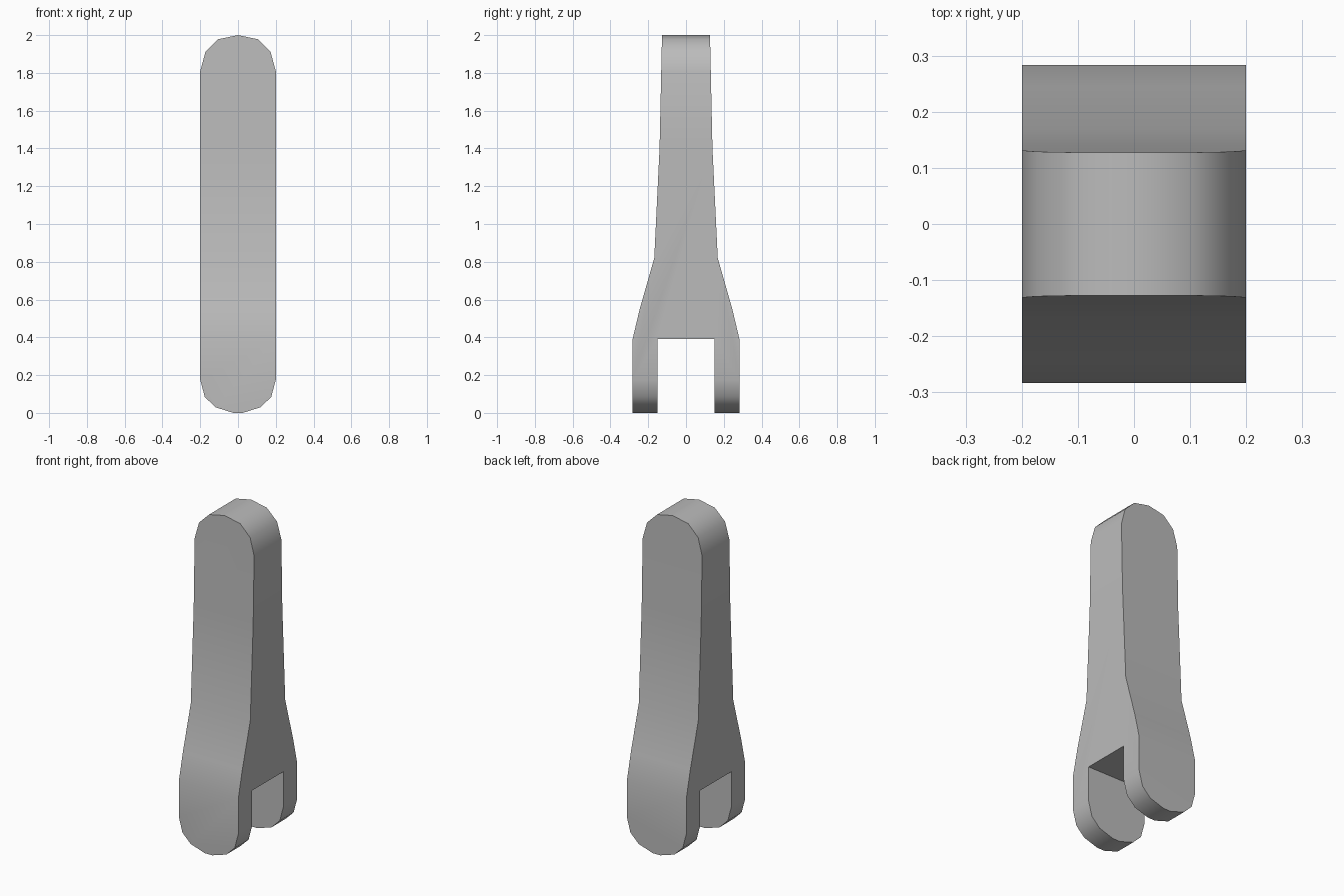
import bpy, bmesh, math
from mathutils import Vector

cube = bpy.data.objects.get("Cube")
if cube:
    bpy.data.objects.remove(cube, do_unlink=True)

grey = bpy.data.materials.new("plain grey")
grey.use_nodes = True
colour = (0.5, 0.5, 0.5, 1)
grey.diffuse_color = colour
grey.node_tree.nodes["Principled BSDF"].inputs["Base Color"].default_value = colour

HALF_WIDTH = 0.2

# Side profile (y, z) of one half, from the slot roof round to the top
half = [(0.15, 0.39), (0.15, 0), (0.283, 0), (0.283, 0.39), (0.245, 0.55),
        (0.168, 0.82), (0.14, 1.4), (0.127, 2)]
profile = half + [(-y, z) for y, z in reversed(half)]

# Forked body: profile extruded across the width
bm = bmesh.new()
side = bm.faces.new([bm.verts.new((-HALF_WIDTH, y, z)) for y, z in profile])
swept = bmesh.ops.extrude_face_region(bm, geom=[side])["geom"]
bmesh.ops.translate(bm, vec=(2 * HALF_WIDTH, 0, 0),
                    verts=[v for v in swept if isinstance(v, bmesh.types.BMVert)])
bmesh.ops.recalc_face_normals(bm, faces=bm.faces)

# Rounded ends: facets (x, z) trimmed off both sides
top_arc = [(0.2, 1.81), (0.172, 1.912), (0.105, 1.978), (0, 2)]
bottom_arc = [(0.2, 0.175), (0.176, 0.085), (0.12, 0.03), (0.025, 0)]
for arc in (top_arc, bottom_arc):
    for (x0, z0), (x1, z1) in zip(arc, arc[1:]):
        for s in (1, -1):
            normal = Vector((s * abs(z1 - z0), 0, math.copysign(abs(x1 - x0), z1 - z0)))
            bmesh.ops.bisect_plane(bm, geom=bm.verts[:] + bm.edges[:] + bm.faces[:],
                                   dist=1e-5, plane_co=(s * x0, 0, z0),
                                   plane_no=normal.normalized(), clear_outer=True)
            bmesh.ops.holes_fill(bm, edges=[e for e in bm.edges if e.is_boundary], sides=0)
bmesh.ops.remove_doubles(bm, verts=bm.verts, dist=1e-4)
bmesh.ops.recalc_face_normals(bm, faces=bm.faces)

mesh = bpy.data.meshes.new("forked_link")
bm.to_mesh(mesh)
bm.free()
mesh.materials.append(grey)
link = bpy.data.objects.new("forked_link", mesh)
bpy.context.collection.objects.link(link)

# Smooth the curves and keep the rims sharp
bpy.ops.object.select_all(action="DESELECT")
link.select_set(True)
bpy.context.view_layer.objects.active = link
bpy.ops.object.shade_smooth_by_angle(angle=math.radians(40))
